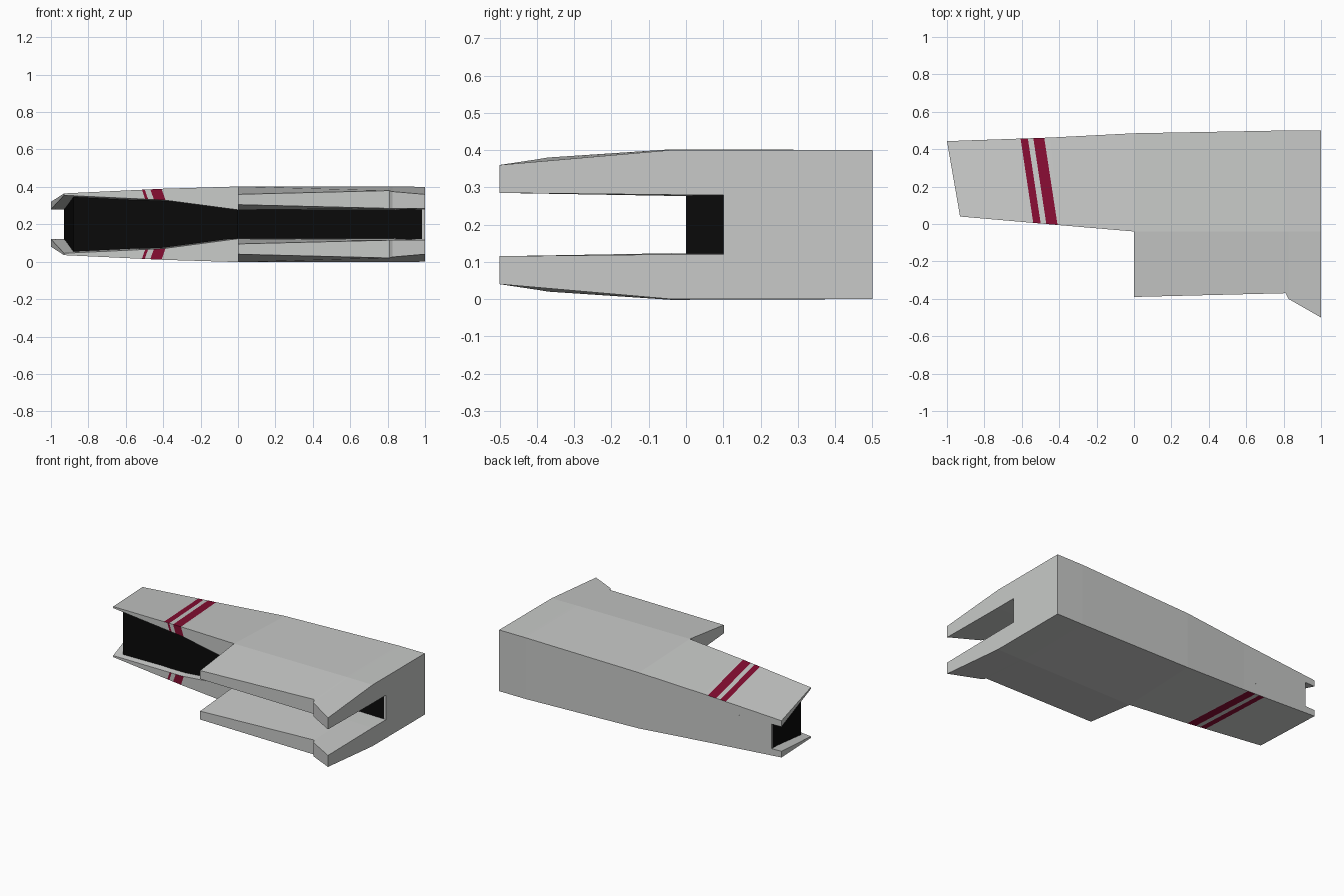
import bpy, bmesh
from mathutils import Vector

if "Cube" in bpy.data.objects:
    bpy.data.objects.remove(bpy.data.objects["Cube"])

MID = 0.2  # height of the symmetry plane


def material(name, rgb):
    m = bpy.data.materials.new(name)
    m.diffuse_color = (*rgb, 1)
    m.use_nodes = True
    m.node_tree.nodes["Principled BSDF"].inputs["Base Color"].default_value = m.diffuse_color
    return m


GREY = material("hull_grey", (0.58, 0.59, 0.58))
RED = material("dark_red", (0.24, 0.004, 0.032))
BLACK = material("black", (0.003, 0.003, 0.003))


def finish(bm, name, mats):
    bmesh.ops.recalc_face_normals(bm, faces=bm.faces)
    me = bpy.data.meshes.new(name)
    bm.to_mesh(me)
    bm.free()
    for m in mats:
        me.materials.append(m)
    ob = bpy.data.objects.new(name, me)
    bpy.context.collection.objects.link(ob)
    return ob


def prism(name, pts, mat):
    """Plan outline of (x, y, half height) points, symmetric about MID."""
    bm = bmesh.new()
    top = [bm.verts.new((x, y, MID + h)) for x, y, h in pts]
    bot = [bm.verts.new((x, y, MID - h)) for x, y, h in pts]
    bm.faces.new(top)
    bm.faces.new(bot[::-1])
    for i in range(len(pts)):
        j = (i + 1) % len(pts)
        bm.faces.new((top[i], bot[i], bot[j], top[j]))
    return finish(bm, name, [mat])


# Plate rows: (x, y, outer z, inner z)
BACK = [(-1, .443, .32, .28), (-.45, .462, .355, .28), (0, .485, .382, .28),
        (.81, .5, .4, .28), (.825, .5, .4, .28), (1, .5, .4, .28)]
CREASE = [(-.93, .04, .365, .355), (-.4, -.006, .39, .33), (0, -.04, .402, .277),
          (.81, -.04, .402, .277), (.825, -.04, .402, .277), (1, -.04, .4, .28)]
FRONT = [None, None, (0, -.39, .36, .305), (.81, -.37, .38, .285),
         (.825, -.4, .375, .285), (1, -.5, .36, .285)]


def plate(name, s):
    bm = bmesh.new()
    grid = {}
    for r, row in enumerate((BACK, CREASE, FRONT)):
        for i, p in enumerate(row):
            if p:
                grid[r, i] = [bm.verts.new((p[0], p[1], MID + s * (z - MID))) for z in p[2:]]
    cells = [((0, i), (0, i + 1), (1, i + 1), (1, i)) for i in range(5)]
    cells += [((1, i), (1, i + 1), (2, i + 1), (2, i)) for i in range(2, 5)]
    edges = [(c[k], c[(k + 1) % 4]) for c in cells for k in range(4)]
    for c in cells:
        for side in (0, 1):
            bm.faces.new([grid[k][side] for k in c])
    for a, b in edges:
        if (b, a) not in edges:  # rim faces
            bm.faces.new((grid[a][0], grid[a][1], grid[b][1], grid[b][0]))
    bmesh.ops.recalc_face_normals(bm, faces=bm.faces)

    # cut slanted stripes into the plate
    n = Vector((1, .18, .35 * s))
    origin = Vector((0, 0, MID + s * .19))
    for c in (-.54, -.515, -.5, -.47, -.41):
        bmesh.ops.bisect_plane(bm, geom=bm.verts[:] + bm.edges[:] + bm.faces[:],
                               plane_co=origin + Vector((c, 0, 0)), plane_no=n)
    bm.normal_update()
    for f in bm.faces:
        c = (f.calc_center_median() - origin).dot(n)
        outer, rim = f.normal.z * s > .5, f.normal.y < -.5
        wide = -.47 < c < -.41
        thin = (-.54 if outer else -.515) < c < -.5
        if (outer or rim) and (wide or thin):
            f.material_index = 1
    return finish(bm, name, [GREY, RED])


plate("upper_plate", 1)
plate("lower_plate", -1)

# Grey wall joining the plates along the back and the right end
prism("back_wall", [(-.93, .4455, .08), (-.45, .462, .08), (0, .485, .08), (.81, .5, .08),
                    (1, .5, .08), (1, .1, .08), (.985, .1, .08), (.985, .3, .08),
                    (0, .44, .08), (-.93, .436, .08)], GREY)

# Black core filling the gap between the plates
prism("left_core", [(-.93, .438, .09), (-.88, .07, .155), (-.4, .035, .132),
                    (0, 0, .08), (0, .45, .09)], BLACK)
prism("right_core", [(0, .1, .085), (.985, .1, .085), (.985, .3, .085), (0, .3, .085)], BLACK)
